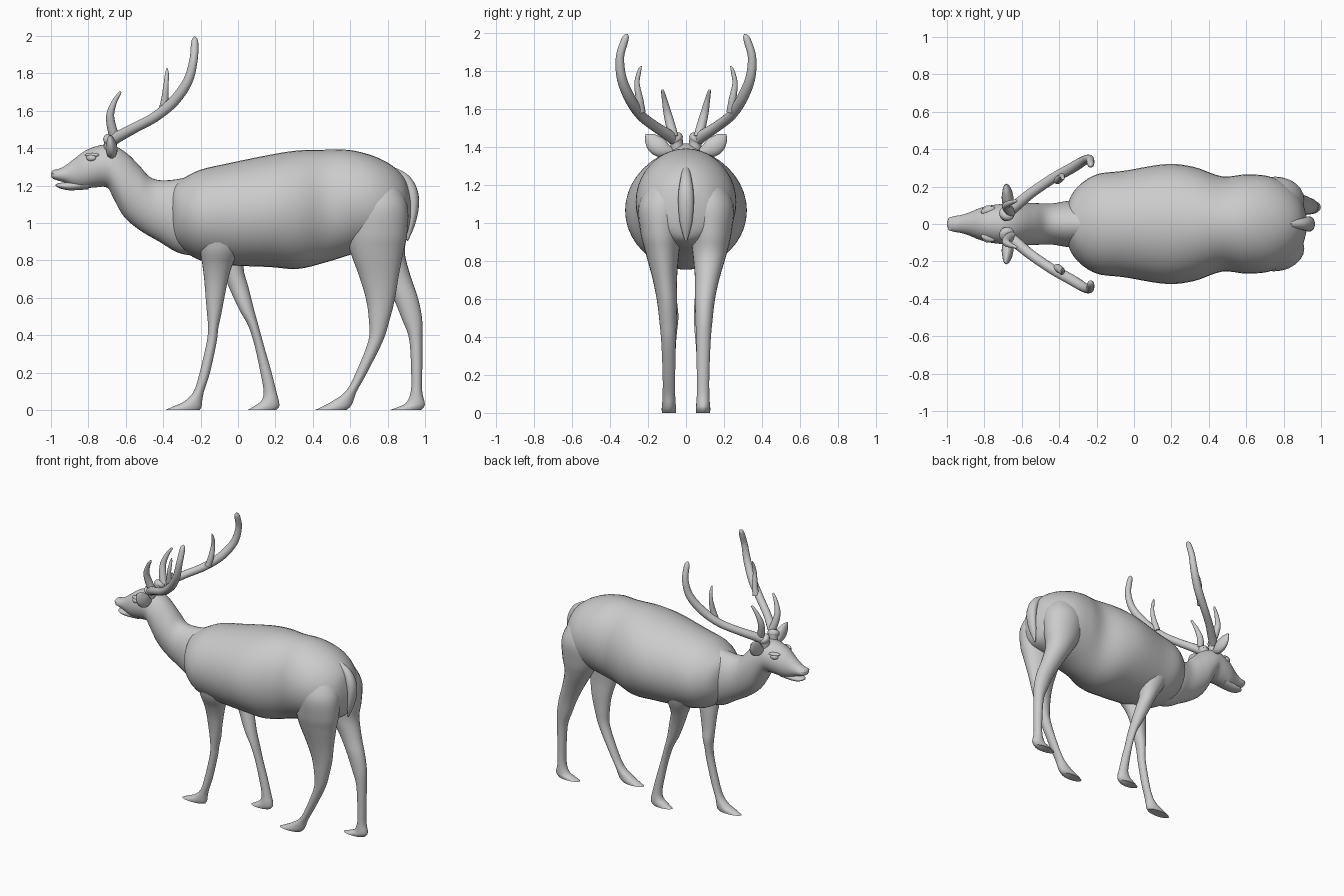
import bpy, bmesh, math
from mathutils import Vector

STEPS = 5


def resample(keys):
    """Catmull-Rom through tuples of numbers."""
    out = []
    for i in range(len(keys) - 1):
        k = [keys[max(i - 1, 0)], keys[i], keys[i + 1], keys[min(i + 2, len(keys) - 1)]]
        for s in range(STEPS):
            t = s / STEPS
            out.append([b + 0.5 * t * (c - a + t * (2*a - 5*b + 4*c - d + t * (3*(b - c) + d - a)))
                        for a, b, c, d in zip(*k)])
    out.append(list(keys[-1]))
    return out


def finish(name, bm):
    bmesh.ops.recalc_face_normals(bm, faces=bm.faces[:])
    me = bpy.data.meshes.new(name)
    bm.to_mesh(me)
    bm.free()
    ob = bpy.data.objects.new(name, me)
    bpy.context.collection.objects.link(ob)
    bpy.ops.object.select_all(action='DESELECT')
    ob.select_set(True)
    bpy.context.view_layer.objects.active = ob
    bpy.ops.object.shade_smooth_by_angle(angle=math.radians(50))
    return ob


def loft(name, rings, n=32):
    """Skin a list of (centre, half axis a, half axis b) ellipses."""
    bm = bmesh.new()
    loops = []
    for c, a, b in rings:
        loops.append([bm.verts.new(c + a * math.cos(2 * math.pi * j / n) + b * math.sin(2 * math.pi * j / n))
                      for j in range(n)])
    for p, q in zip(loops, loops[1:]):
        for j in range(n):
            bm.faces.new((p[j], p[(j + 1) % n], q[(j + 1) % n], q[j]))
    bm.faces.new(loops[0])
    bm.faces.new(loops[-1])
    return finish(name, bm)


def trunk(name, keys):
    """Keys: top x, top z, bottom x, bottom z, half width."""
    rings = []
    for xt, zt, xb, zb, w in resample(keys):
        top, bot = Vector((xt, 0, zt)), Vector((xb, 0, zb))
        rings.append(((top + bot) / 2, Vector((0, max(w, .003), 0)), (top - bot) / 2))
    return loft(name, rings, 40)


def leg(name, side, keys):
    """Keys: front x, back x, height, y, half width."""
    rings = []
    for x0, x1, z, y, w in resample(keys):
        rings.append((Vector(((x0 + x1) / 2, side * y, max(z, 0))),
                      Vector(((x1 - x0) / 2, 0, 0)), Vector((0, w, 0))))
    return loft(name, rings, 24)


def tube(name, side, keys, ref):
    """Keys: x, y, z, radius a, radius b."""
    pts = resample(keys)
    pos = [Vector(p[:3]) for p in pts]
    rings = []
    for i, p in enumerate(pts):
        t = (pos[min(i + 1, len(pos) - 1)] - pos[max(i - 1, 0)]).normalized()
        a = t.cross(Vector(ref)).normalized()
        b = a.cross(t)
        flip = Vector((1, side, 1))
        rings.append((pos[i] * flip, a * flip * max(p[3], .002), b * flip * max(p[4], .002)))
    return loft(name, rings, 16)


def ball(name, loc, scale, turn=0):
    bm = bmesh.new()
    bmesh.ops.create_uvsphere(bm, u_segments=20, v_segments=12, radius=1)
    ob = finish(name, bm)
    ob.location, ob.scale, ob.rotation_euler = loc, scale, (0, 0, turn)


# Barrel of the body
body = [(-.37, 1.17, .95, .02), (-.35, 1.20, .91, .12), (-.30, 1.235, .86, .20),
        (-.20, 1.285, .80, .265), (-.05, 1.32, .775, .285), (.17, 1.365, .765, .32),
        (.32, 1.388, .755, .305), (.47, 1.392, .79, .255), (.60, 1.39, .83, .265),
        (.72, 1.36, .86, .255), (.82, 1.31, .88, .21), (.89, 1.24, .92, .14),
        (.92, 1.15, 1.0, .05), (.925, 1.10, 1.06, .005)]
trunk("body", [(x, t, x, b, w) for x, t, b, w in body])

# Neck running into the head
trunk("neck_and_head", [
    (-.20, 1.26, -.12, .82, .12), (-.36, 1.23, -.30, .835, .125), (-.46, 1.24, -.42, .90, .11),
    (-.53, 1.31, -.53, .965, .112), (-.59, 1.37, -.61, 1.035, .115), (-.645, 1.405, -.665, 1.13, .113),
    (-.70, 1.42, -.70, 1.19, .108), (-.76, 1.41, -.77, 1.19, .10), (-.82, 1.385, -.83, 1.185, .085),
    (-.88, 1.34, -.88, 1.195, .062), (-.93, 1.303, -.92, 1.215, .048), (-.965, 1.287, -.955, 1.225, .042),
    (-.99, 1.275, -.985, 1.235, .032), (-1.0, 1.257, -1.0, 1.25, .008)])

# Lower jaw and nose
jaw = [(-.80, 1.24, 1.18, .05), (-.90, 1.222, 1.175, .042), (-.95, 1.215, 1.185, .035), (-.975, 1.207, 1.198, .012)]
trunk("lower_jaw", [(x, t, x, b, w) for x, t, b, w in jaw])
ball("nose_pad", (-.973, 0, 1.264), (.027, .038, .022))

# Legs in a walking pose: the -y pair steps forward
leg("front_leg_near", -1, [
    (-.21, .04, 1.02, .15, .10), (-.205, .01, .87, .135, .09), (-.19, -.03, .775, .115, .066),
    (-.18, -.055, .69, .10, .052), (-.172, -.075, .59, .09, .043), (-.165, -.09, .51, .082, .042),
    (-.16, -.105, .44, .082, .036), (-.168, -.115, .36, .084, .031), (-.205, -.15, .20, .088, .029),
    (-.237, -.182, .10, .09, .031), (-.29, -.192, .045, .09, .036), (-.35, -.195, .018, .09, .038),
    (-.39, -.205, 0, .09, .036)])
leg("front_leg_far", 1, [
    (-.20, .06, 1.02, .15, .10), (-.15, .05, .87, .135, .09), (-.09, .03, .76, .115, .066),
    (-.05, .055, .66, .10, .05), (.005, .085, .54, .085, .043), (.055, .11, .45, .082, .038),
    (.09, .14, .34, .084, .031), (.12, .18, .20, .088, .029), (.137, .205, .10, .09, .031),
    (.125, .218, .05, .09, .036), (.085, .22, .02, .09, .038), (.05, .205, 0, .09, .036)])
leg("hind_leg_near", -1, [
    (.64, .84, 1.24, .09, .09), (.59, .905, 1.10, .125, .125), (.585, .905, .95, .13, .11),
    (.60, .885, .85, .125, .09), (.65, .858, .71, .112, .065), (.685, .838, .59, .10, .053),
    (.70, .81, .48, .095, .045), (.697, .775, .37, .092, .038), (.63, .69, .20, .09, .033),
    (.575, .635, .10, .09, .033), (.50, .615, .045, .09, .036), (.45, .60, .018, .09, .038),
    (.41, .58, 0, .09, .036)])
leg("hind_leg_far", 1, [
    (.64, .84, 1.24, .09, .09), (.60, .905, 1.10, .125, .125), (.63, .905, .95, .13, .11),
    (.69, .892, .84, .125, .09), (.77, .925, .71, .112, .065), (.83, .962, .60, .10, .053),
    (.875, .984, .49, .095, .045), (.915, .986, .38, .092, .038), (.926, .985, .20, .09, .033),
    (.924, .985, .10, .09, .033), (.90, .998, .04, .09, .036), (.86, .995, .018, .09, .038),
    (.81, .98, 0, .09, .036)])

# Tail
tube("tail", 1, [
    (.83, 0, 1.28, .02, .02), (.895, 0, 1.23, .03, .03), (.93, 0, 1.16, .033, .04),
    (.938, 0, 1.08, .028, .04), (.925, 0, .99, .02, .03), (.905, 0, .905, .004, .005)], (0, 1, 0))

# Paired head parts
for side, tag in ((-1, "near"), (1, "far")):
    tube("ear_" + tag, side, [
        (-.675, .075, 1.375, .02, .018), (-.675, .115, 1.385, .043, .03), (-.677, .155, 1.41, .05, .03),
        (-.682, .19, 1.445, .033, .018), (-.686, .212, 1.468, .003, .003)], (1, 0, 0))
    ball("eye_" + tag, (-.785, side * .083, 1.348), (.027, .016, .017), side * .3)
    ball("brow_" + tag, (-.78, side * .074, 1.364), (.04, .018, .012), side * .3)
    ball("nostril_" + tag, (-.982, side * .024, 1.268), (.013, .011, .01))
    ref = (1, -1, 0)
    tube("antler_stem_" + tag, side, [
        (-.685, .045, 1.38, .034, .034), (-.682, .05, 1.425, .034, .034), (-.68, .055, 1.44, .041, .041),
        (-.678, .06, 1.458, .038, .038), (-.676, .064, 1.466, .02, .02)], ref)
    antler = [
        ("antler_beam_", [(-.69, .05, 1.43, .03), (-.635, .095, 1.465, .03), (-.55, .165, 1.51, .027),
                          (-.44, .24, 1.57, .027), (-.34, .295, 1.655, .029), (-.268, .338, 1.76, .026),
                          (-.238, .348, 1.87, .022), (-.232, .327, 1.95, .02), (-.231, .315, 1.982, .015),
                          (-.231, .309, 1.996, .003)]),
        ("antler_brow_tine_", [(-.655, .065, 1.45, .026), (-.675, .08, 1.51, .025), (-.683, .098, 1.58, .021),
                               (-.66, .113, 1.65, .014), (-.632, .123, 1.695, .008), (-.627, .124, 1.703, .002)]),
        ("antler_mid_tine_", [(-.41, .235, 1.585, .022), (-.393, .245, 1.65, .02), (-.385, .258, 1.735, .014),
                              (-.38, .246, 1.80, .01), (-.38, .235, 1.828, .003)])]
    for name, keys in antler:
        tube(name + tag, side, [(x, y, z, r, r) for x, y, z, r in keys], ref)
